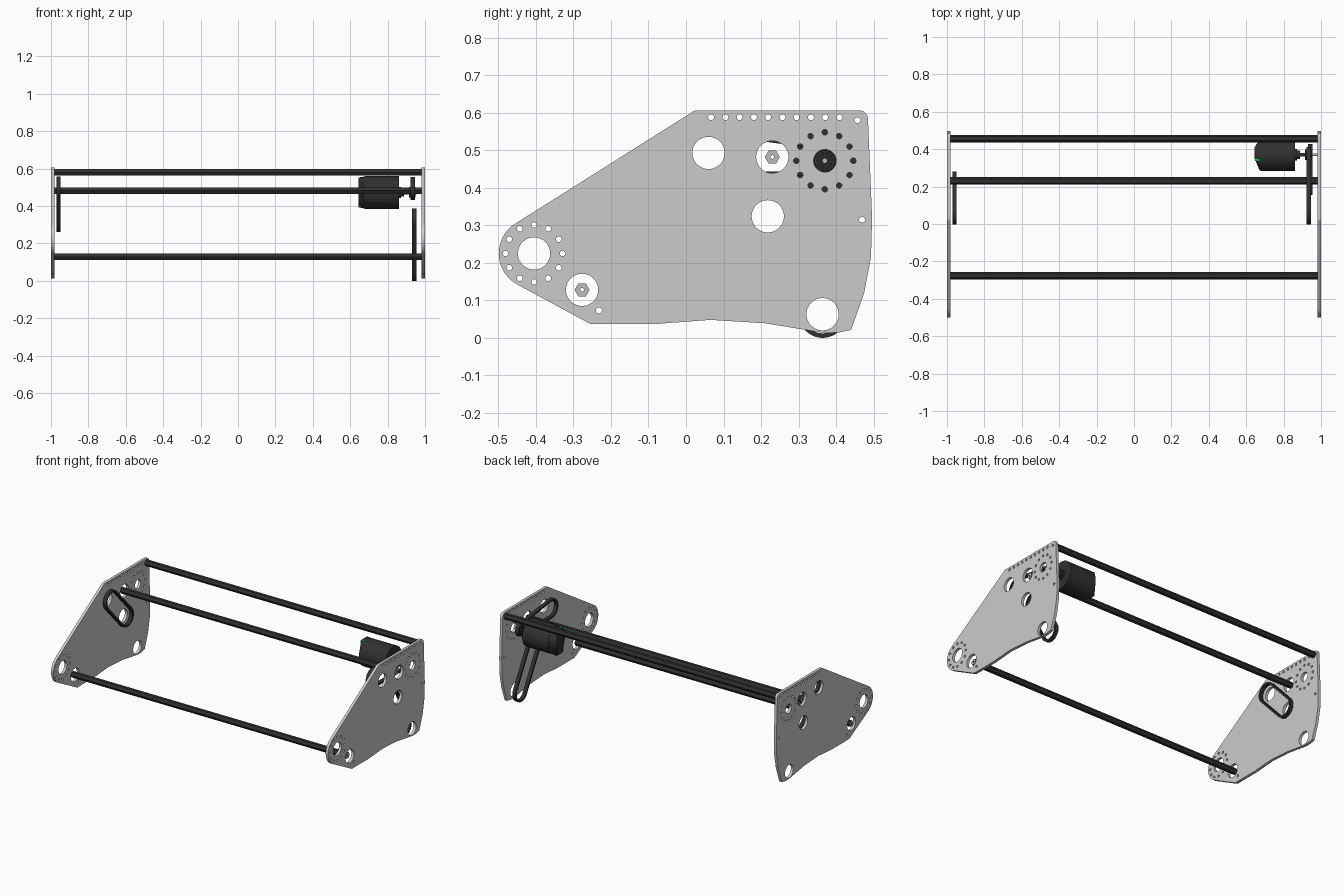
import bpy, bmesh
from math import sin, cos, pi, acos, atan2, hypot, radians

if "Cube" in bpy.data.objects:
    bpy.data.objects.remove(bpy.data.objects["Cube"])


def material(name, rgb):
    m = bpy.data.materials.new(name)
    m.diffuse_color = (*rgb, 1)
    m.use_nodes = True
    m.node_tree.nodes["Principled BSDF"].inputs["Base Color"].default_value = m.diffuse_color
    return m


BLACK = material("black", (0.03, 0.03, 0.03))
STEEL = material("steel", (0.5, 0.5, 0.5))
GREEN = material("green", (0.0, 0.6, 0.02))


def arc(c, r, a0, a1, n):
    return [(c[0] + r * cos(a0 + (a1 - a0) * i / n),
             c[1] + r * sin(a0 + (a1 - a0) * i / n)) for i in range(n + 1)]


def circle(c, r, n=40):
    return arc(c, r, 0, 2 * pi, n)[:-1]


def ring(c, r, hole, n=12, sides=16):
    return [circle(p, hole, sides) for p in circle(c, r, n)]


def finish(name, bm, mat):
    mesh = bpy.data.meshes.new(name)
    bmesh.ops.recalc_face_normals(bm, faces=bm.faces)
    bm.to_mesh(mesh)
    bm.free()
    if mat:
        mesh.materials.append(mat)
    ob = bpy.data.objects.new(name, mesh)
    bpy.context.collection.objects.link(ob)
    return ob


def extrude(name, loops, x0, x1, mat=None):
    """Fill (y, z) loops (first is the outline, rest are holes), extrude along x."""
    cu = bpy.data.curves.new(name + "_profile", 'CURVE')
    cu.dimensions, cu.fill_mode, cu.extrude = '2D', 'BOTH', (x1 - x0) / 2
    for loop in loops:
        s = cu.splines.new('POLY')
        s.points.add(len(loop) - 1)
        for p, (y, z) in zip(s.points, loop):
            p.co = (y, z, 0, 1)
        s.use_cyclic_u = True
    tmp = bpy.data.objects.new(name + "_profile", cu)
    bpy.context.collection.objects.link(tmp)
    dg = bpy.context.evaluated_depsgraph_get()
    mesh = bpy.data.meshes.new_from_object(tmp.evaluated_get(dg))
    bm = bmesh.new()
    bm.from_mesh(mesh)
    bpy.data.objects.remove(tmp)
    bmesh.ops.remove_doubles(bm, verts=bm.verts, dist=1e-5)
    for v in bm.verts:
        y, z, x = v.co
        v.co = (x + (x0 + x1) / 2, y, z)
    return finish(name, bm, mat)


def belt_loop(c0, r0, c1, r1):
    dy, dz = c1[0] - c0[0], c1[1] - c0[1]
    a, phi = atan2(dz, dy), acos((r0 - r1) / hypot(dy, dz))
    return arc(c0, r0, a + phi, a + 2 * pi - phi, 24) + arc(c1, r1, a - phi, a + phi, 24)


def belt(name, c0, r0, c1, r1, x0, x1, t=0.012):
    extrude(name, [belt_loop(c0, r0, c1, r1), belt_loop(c0, r0 - t, c1, r1 - t)],
            x0, x1, BLACK)


# Shared axle positions (y, z)
NOSE, LOW, TOP = (-0.405, 0.225), (-0.277, 0.128), (0.06, 0.493)
MID, IDLER, FOOT = (0.23, 0.482), (0.218, 0.324), (0.364, 0.063)
MOTOR, BAR = (0.37, 0.472), (0.457, 0.58)

# Side plates with their hole patterns
outline = (arc(NOSE, 0.094, radians(122.3), radians(241), 20)
           + [(-0.255, 0.037), (-0.08, 0.037), (0.065, 0.048), (0.21, 0.039),
              (0.37, 0.013), (0.405, 0.014), (0.44, 0.021), (0.475, 0.12),
              (0.493, 0.215), (0.496, 0.32)]
           + arc((0.462, 0.583), 0.023, 0.05, pi / 2, 8)
           + arc((0.029, 0.586), 0.02, pi / 2, radians(122.3), 4))
holes = [circle(c, 0.043) for c in (NOSE, LOW, TOP, MID, IDLER, FOOT)]
holes += ring(NOSE, 0.076, 0.0075) + ring(MOTOR, 0.076, 0.0075)
holes += [circle((0.067 + 0.038 * i, 0.588), 0.008, 16) for i in range(10)]
holes += [circle(c, 0.008, 16) for c in (BAR, (0.469, 0.315), (-0.232, 0.073))]
holes.append(circle(MOTOR, 0.03))
for side, x0 in (("left", -0.999), ("right", 0.982)):
    extrude(side + "_side_plate", [outline] + holes, x0, x0 + 0.018)

# Hexagonal cross shafts with bright cut ends
for name, c, x0, x1, bore in (("lower_shaft", LOW, -1, 0.985, 0.005),
                              ("middle_shaft", MID, -1, 0.985, 0.005),
                              ("top_spacer_bar", BAR, -0.981, 0.982, 0.008)):
    ob = extrude(name, [circle(c, 0.02, 6), circle(c, bore, 16)], x0, x1, BLACK)
    ob.data.materials.append(STEEL)
    for f in ob.data.polygons:
        f.material_index = int(abs(f.normal.x) > 0.9)

# Drive belts
belt("left_belt", TOP, 0.064, IDLER, 0.064, -0.971, -0.948)
belt("right_lower_belt", IDLER, 0.063, FOOT, 0.063, 0.93, 0.954)
belt("right_motor_belt", TOP, 0.062, MOTOR, 0.041, 0.922, 0.946)

# Motor body, tapered rear cap and status lights
extrude("motor_body", [circle(MOTOR, 0.087, 48)], 0.68, 0.862, BLACK)
bm = bmesh.new()
for y, z in circle(MOTOR, 0.085, 48):
    bm.verts.new((0.68, y, z))
    bm.verts.new((0.672, y, z))
for y in (0.35, 0.41):
    for z in (0.392, 0.552):
        bm.verts.new((0.645, y, z))
bmesh.ops.convex_hull(bm, input=bm.verts)
finish("motor_rear_cap", bm, BLACK)
for name, z in (("lower_status_light", 0.401), ("upper_status_light", 0.545)):
    extrude(name, [[(0.338, z - 0.008), (0.36, z - 0.008),
                    (0.36, z + 0.008), (0.338, z + 0.008)]], 0.648, 0.67, GREEN)

# Motor output: collar, shaft, pinion, bright tip
extrude("motor_collar", [circle(MOTOR, 0.03, 32)], 0.862, 0.872, BLACK)
extrude("motor_hub", [circle(MOTOR, 0.022, 32)], 0.872, 0.888, BLACK)
extrude("motor_shaft", [circle(MOTOR, 0.01, 20)], 0.888, 0.955, BLACK)
extrude("motor_pinion", [circle(MOTOR, 0.028, 32), circle(MOTOR, 0.01, 20)]
        + ring(MOTOR, 0.019, 0.003, 10, 8), 0.915, 0.95, BLACK)
extrude("shaft_tip", [circle(MOTOR, 0.007, 20)], 0.955, 0.982, STEEL)

# Smooth the round walls, keep edges sharp
for ob in bpy.context.collection.objects:
    ob.select_set(True)
    bpy.context.view_layer.objects.active = ob
bpy.ops.object.shade_smooth_by_angle(angle=radians(30))
